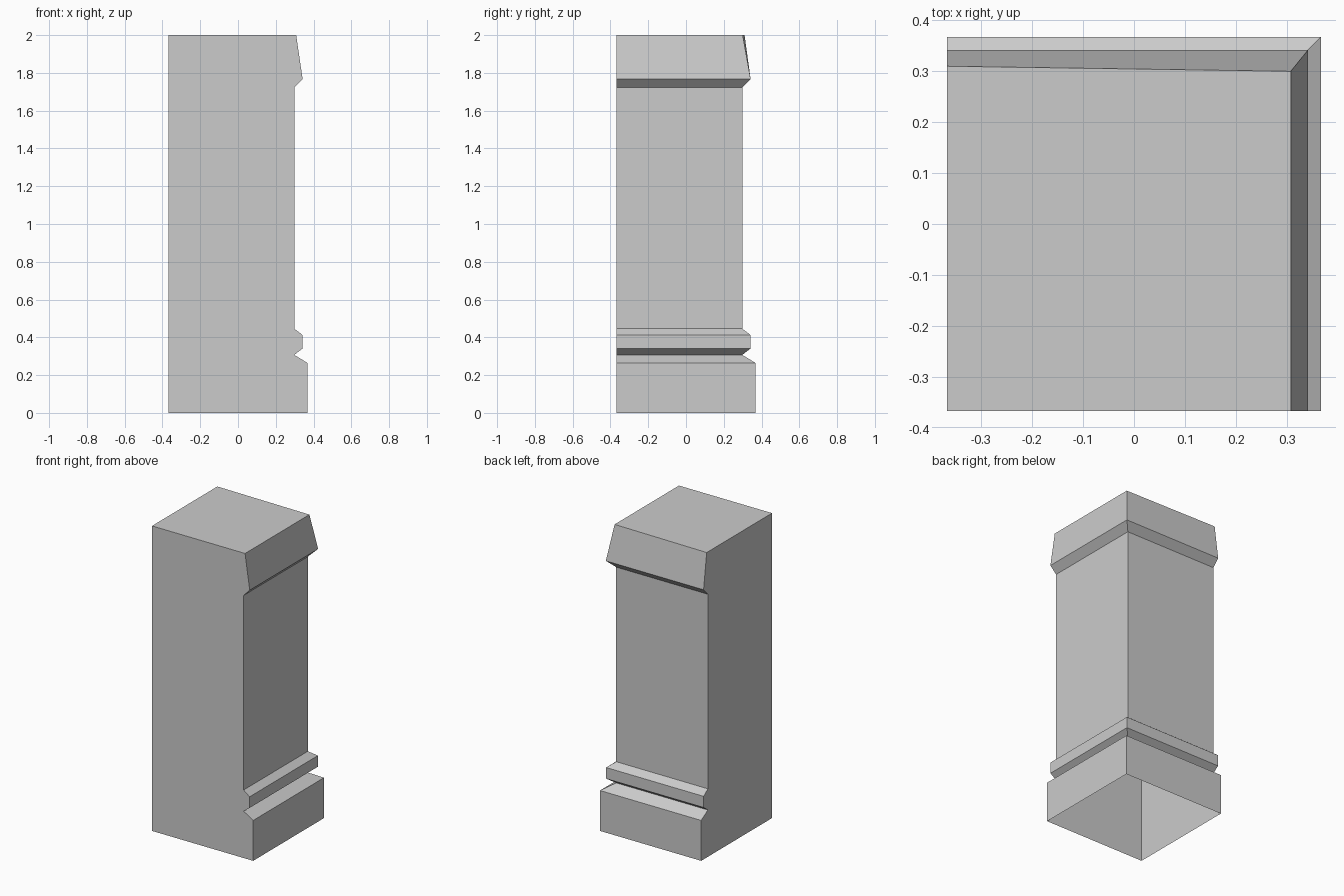
import bpy, bmesh
from mathutils import Vector

if "Cube" in bpy.data.objects:
    bpy.data.objects.remove(bpy.data.objects["Cube"])

H = 0.367  # half width of the block; the left and front sides are flat cuts

# Moulding profile: (outward offset, height), bottom to top
profile = [(H, 0.0), (H, 0.265), (0.298, 0.307), (0.341, 0.34), (0.341, 0.413),
           (0.298, 0.446), (0.298, 1.722), (0.342, 1.768), (0.308, 2.0)]

bm = bmesh.new()
back, corner, side = [], [], []
for off, z in profile:
    back.append(bm.verts.new((-H, off, z)))
    corner.append(bm.verts.new((off, off, z)))
    side.append(bm.verts.new((off, -H, z)))

# The top edge at the back runs slightly askew
back[-1].co.y = 0.31
corner[-1].co.y = 0.30

# Mitred moulded faces on the back and right sides
for i in range(len(profile) - 1):
    bm.faces.new((corner[i], back[i], back[i + 1], corner[i + 1]))
    bm.faces.new((side[i], corner[i], corner[i + 1], side[i + 1]))

# Flat left and front sides, and the top; the underside stays open
low = bm.verts.new((-H, -H, 0))
high = bm.verts.new((-H, -H, 2))
bm.faces.new([low, *side, high])
bm.faces.new([high, *reversed(back), low])
bm.faces.new((high, side[-1], corner[-1], back[-1]))
bmesh.ops.recalc_face_normals(bm, faces=bm.faces)

# Make sure the top points up
bm.normal_update()
top = max(bm.faces, key=lambda f: f.calc_center_median().z)
if top.normal.dot(Vector((0, 0, 1))) < 0:
    bmesh.ops.reverse_faces(bm, faces=bm.faces)

mesh = bpy.data.meshes.new("corner_pillar")
bm.to_mesh(mesh)
bm.free()
bpy.context.collection.objects.link(bpy.data.objects.new("corner_pillar", mesh))
